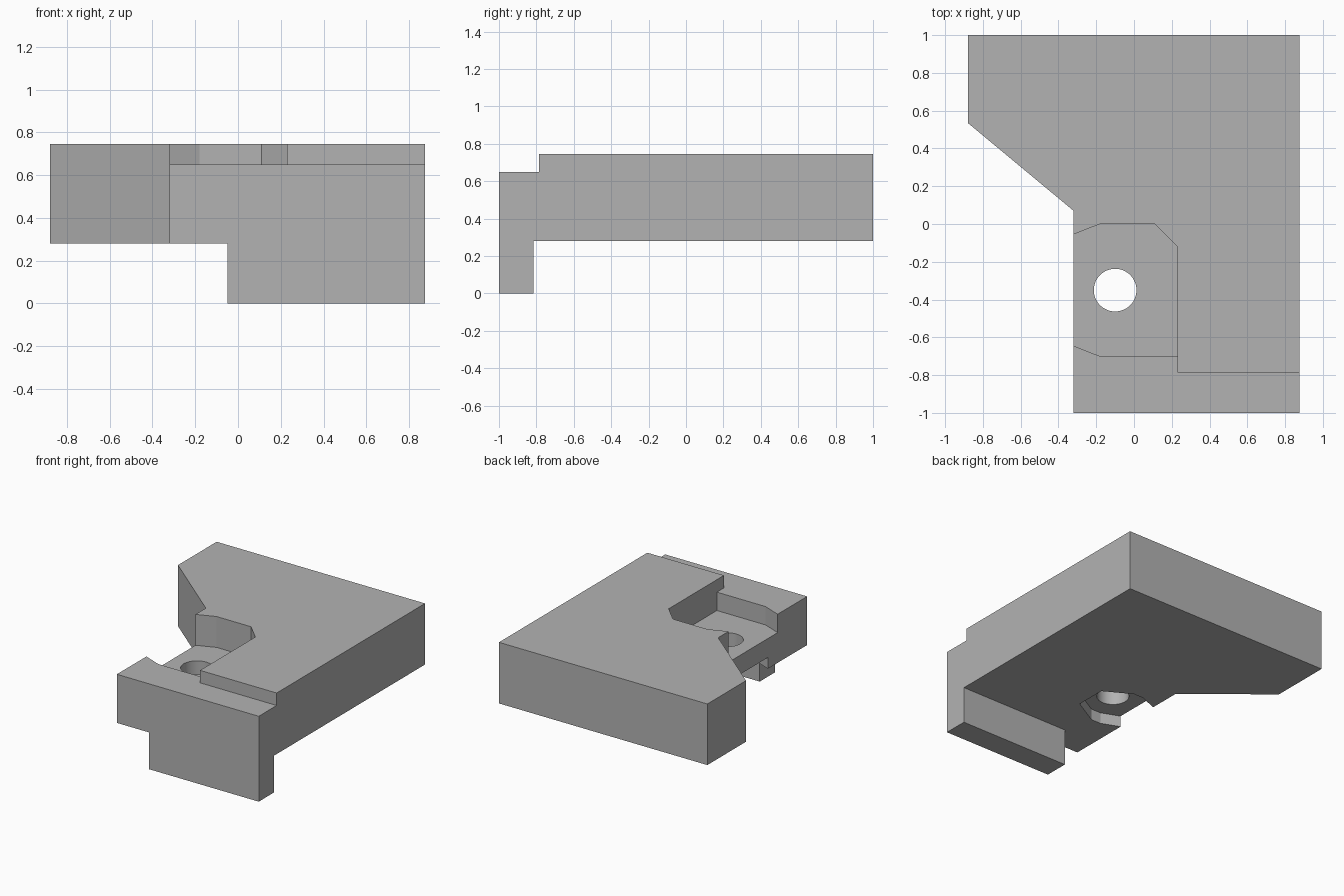
import bpy, bmesh, math

cube = bpy.data.objects.get("Cube")
if cube:
    bpy.data.objects.remove(cube, do_unlink=True)

grey = bpy.data.materials.new("plain grey")
grey.use_nodes = True
grey.diffuse_color = (0.45, 0.45, 0.45, 1)
grey.node_tree.nodes["Principled BSDF"].inputs["Base Color"].default_value = grey.diffuse_color


def prism(name, outline, low, high):
    """Extrude a plan outline between two heights."""
    bm = bmesh.new()
    face = bm.faces.new([bm.verts.new((x, y, low)) for x, y in outline])
    grown = bmesh.ops.extrude_face_region(bm, geom=[face])["geom"]
    tops = [g for g in grown if isinstance(g, bmesh.types.BMVert)]
    bmesh.ops.translate(bm, verts=tops, vec=(0, 0, high - low))
    bmesh.ops.recalc_face_normals(bm, faces=bm.faces[:])
    mesh = bpy.data.meshes.new(name)
    bm.to_mesh(mesh)
    bm.free()
    mesh.materials.append(grey)
    obj = bpy.data.objects.new(name, mesh)
    bpy.context.collection.objects.link(obj)
    return obj


def combine(target, tool, operation):
    """Apply one boolean and discard its tool."""
    tool.hide_render = True
    mod = target.modifiers.new(operation, 'BOOLEAN')
    mod.operation = operation
    mod.solver = 'EXACT'
    mod.object = tool
    bpy.context.view_layer.objects.active = target
    bpy.ops.object.modifier_apply(modifier=mod.name)
    bpy.data.objects.remove(tool, do_unlink=True)


# Main slab with the slanted corner and narrow front
bracket = prism("bracket_body", [
    (-0.88, 1), (-0.88, 0.535), (-0.32, 0.07), (-0.32, -1), (0.875, -1), (0.875, 1)], 0.28, 0.745)

# Hanging front lip
lip = prism("front_lip", [(-0.05, -1), (0.875, -1), (0.875, -0.815), (-0.05, -0.815)], 0, 0.4)
combine(bracket, lip, 'UNION')

# Upper pocket, open to the side
pocket = prism("pocket_cutter", [
    (-0.46, -0.11), (-0.18, 0), (0.11, 0), (0.23, -0.12),
    (0.23, -0.70), (-0.18, -0.70), (-0.46, -0.59)], 0.51, 1)
combine(bracket, pocket, 'DIFFERENCE')

# Low step along the front
step = prism("step_cutter", [
    (-0.5, -1.1), (1, -1.1), (1, -0.785), (0.23, -0.785), (0.23, -0.5), (-0.5, -0.5)], 0.65, 1)
combine(bracket, step, 'DIFFERENCE')

# Nut recess underneath, mirrored about the hole centre
hole_x, hole_y = -0.10, -0.35
half = [(0.205, 0.118), (0, 0.233), (-0.08, 0.233), (-0.36, 0.122)]
offsets = half + [(x, -y) for x, y in reversed(half)]
recess = prism("recess_cutter", [(hole_x + x, hole_y + y) for x, y in offsets], 0.1, 0.365)
combine(bracket, recess, 'DIFFERENCE')

# Round bolt hole
sides = 48
circle = [(hole_x + 0.113 * math.cos(math.tau * i / sides),
           hole_y + 0.113 * math.sin(math.tau * i / sides)) for i in range(sides)]
combine(bracket, prism("hole_cutter", circle, 0.1, 1), 'DIFFERENCE')

# Smooth only the hole wall
bpy.ops.object.select_all(action='DESELECT')
bracket.select_set(True)
bpy.context.view_layer.objects.active = bracket
bpy.ops.object.shade_smooth_by_angle(angle=math.radians(15))
